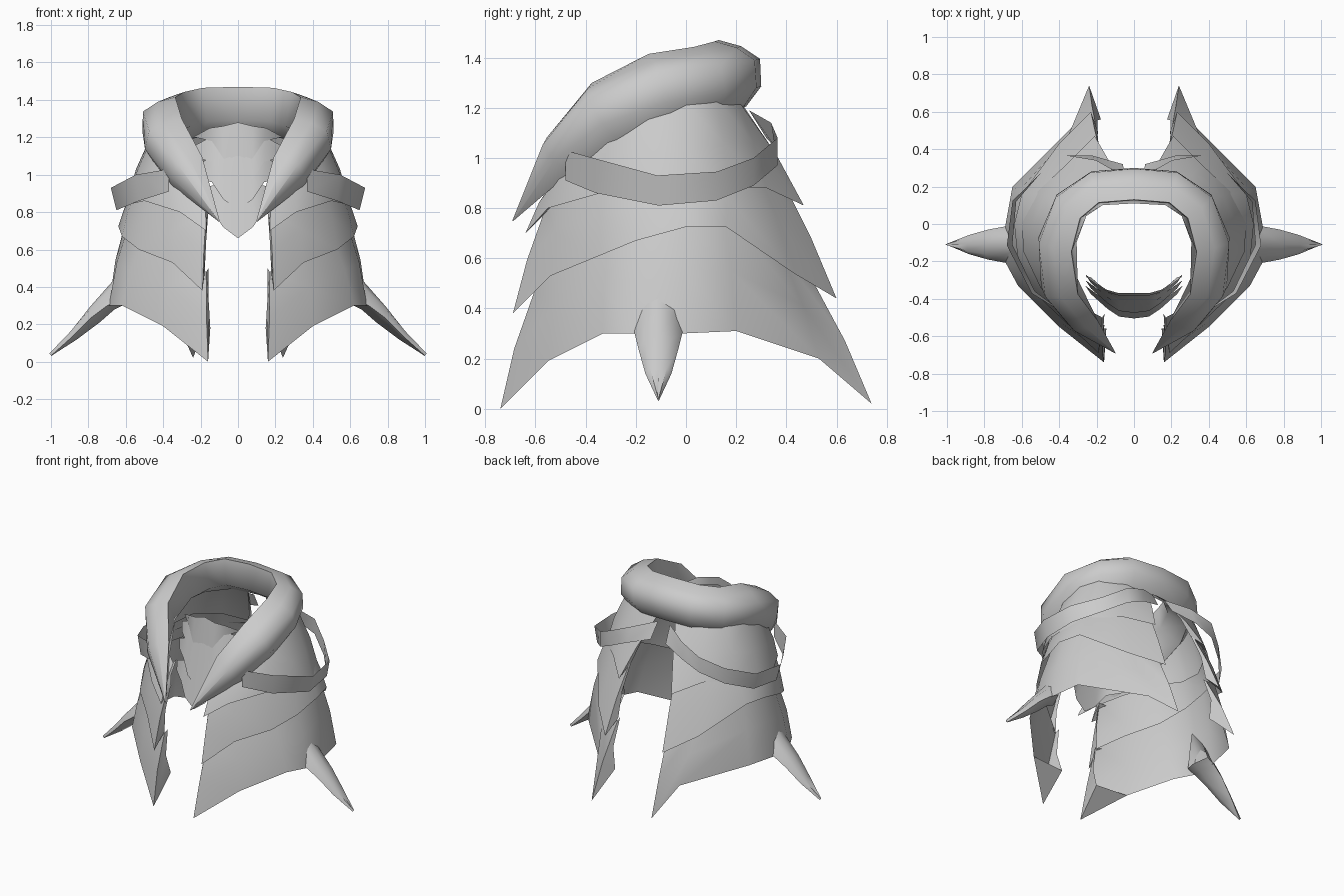
import bpy, math
from mathutils import Vector

old = bpy.data.objects.get("Cube")
if old:
    bpy.data.objects.remove(old, do_unlink=True)

GREY = (0.6, 0.6, 0.6, 1)
mat = bpy.data.materials.new("plain_grey")
mat.use_nodes = True
mat.diffuse_color = GREY
mat.node_tree.nodes["Principled BSDF"].inputs["Base Color"].default_value = GREY


def loft(name, rows, closed=False, angle=40, extra=()):
    """Join rows of equal length with quads, then mirror to the other side."""
    n = len(rows[0])
    verts = [tuple(v) for row in rows for v in row]
    span = n if closed else n - 1
    faces = [(r * n + i, r * n + (i + 1) % n, (r + 1) * n + (i + 1) % n, (r + 1) * n + i)
             for r in range(len(rows) - 1) for i in range(span)]
    mesh = bpy.data.meshes.new(name)
    mesh.from_pydata(verts, [], faces + list(extra))
    mesh.materials.append(mat)
    ob = bpy.data.objects.new(name, mesh)
    bpy.context.collection.objects.link(ob)
    bpy.ops.object.select_all(action="DESELECT")
    ob.select_set(True)
    bpy.context.view_layer.objects.active = ob
    bpy.ops.object.mode_set(mode="EDIT")
    bpy.ops.mesh.select_all(action="SELECT")
    bpy.ops.mesh.normals_make_consistent(inside=False)
    bpy.ops.object.mode_set(mode="OBJECT")
    bpy.ops.object.shade_smooth_by_angle(angle=math.radians(angle))
    mod = ob.modifiers.new("Mirror", "MIRROR")
    mod.merge_threshold = 0.002


def skirt(name, top, bottom, bulge, fold):
    """Pointed shoulder plate, folded inward along its front and back edges."""
    top = [Vector(p) for p in top]
    bottom = [Vector(p) for p in bottom]

    def folded(row, depth):
        front = row[0] + Vector((-0.012, depth, depth))
        back = row[-1] + Vector((-depth * 0.35, -depth, depth))
        return [front] + row + [back]

    middle = []
    for a, b in zip(top, bottom):
        m = (a + b) / 2
        middle.append(m + Vector((m.x, m.y, 0)).normalized() * bulge)
    rows = [folded(top, 0.02), folded(middle, fold * 0.45), folded(bottom, fold)]
    # Small triangles close the inside of the two pointed corners
    n = len(rows[0])
    s = 2 * n
    loft(name, rows, extra=[(s, s + 1, s + 2), (s + n - 1, s + n - 2, s + n - 3)])


# Three overlapping plates on each side
skirt("upper_plate",
      [(.17, -.5, .95), (.3, -.43, 1.05), (.42, -.3, 1.12), (.46, -.15, 1.2),
       (.46, 0, 1.22), (.4, .12, 1.24), (.25, .2, 1.24), (.07, .22, 1.22)],
      [(.17, -.64, .7), (.31, -.55, .8), (.5, -.34, .86), (.59, -.15, .84),
       (.6, 0, .84), (.52, .17, .88), (.36, .32, .88), (.21, .47, .81)], 0.015, 0.1)
skirt("middle_plate",
      [(.17, -.56, .8), (.31, -.49, .89), (.46, -.32, .95), (.54, -.15, .93),
       (.55, 0, .93), (.48, .16, .97), (.33, .28, .97), (.18, .38, .92)],
      [(.19, -.69, .38), (.35, -.54, .53), (.53, -.37, .6), (.62, -.2, .67),
       (.64, 0, .725), (.6, .16, .725), (.4, .43, .54), (.23, .6, .44)], 0.01, 0.1)
skirt("lower_plate",
      [(.17, -.6, .48), (.34, -.5, .6), (.5, -.33, .68), (.58, -.16, .75),
       (.59, 0, .79), (.55, .15, .79), (.37, .38, .62), (.2, .5, .52)],
      [(.16, -.74, 0), (.4, -.55, .19), (.62, -.33, .3), (.69, -.2, .3),
       (.69, -.02, .3), (.65, .2, .31), (.32, .53, .2), (.24, .74, .02)], 0.015, 0.18)


# Side spikes
def ring(top, side, half, bottom):
    y = -0.11
    mid = [(top[0] + side[0]) / 2 + 0.01, (top[1] + side[1]) / 2 + 0.01]
    return [(top[0], y, top[1]), (mid[0], y - half * 0.65, mid[1]),
            (side[0], y - half, side[1]), (bottom[0], y, bottom[1]),
            (side[0], y + half, side[1]), (mid[0], y + half * 0.65, mid[1])]


loft("side_spike", [ring((.59, .54), (.64, .33), .1, (.6, .31)),
                    ring((.68, .42), (.7, .3), .095, (.66, .28)),
                    ring((.79, .295), (.78, .24), .08, (.74, .21)),
                    ring((.89, .165), (.88, .14), .052, (.86, .12)),
                    ring((.999, .035), (.999, .033), .002, (.999, .031))], True, 75)

# Horseshoe collar, tapering to points at the front
path = [Vector(p) for p in [(0, .2, 1.34), (.2, .185, 1.335), (.335, .09, 1.31),
                            (.405, -.1, 1.28), (.39, -.33, 1.185), (.28, -.5, 1.02),
                            (.1, -.69, .75)]]
sizes = [1, 1, 1.03, 1.08, 1.03, .8, .02]
shape = [(-.07, .13), (.02, .105), (.095, .055), (.1, -.055), (.04, -.135), (-.09, -.05)]
rows = []
for i, (c, s) in enumerate(zip(path, sizes)):
    t = path[min(i + 1, len(path) - 1)] - path[max(i - 1, 0)]
    if i == 0:
        t = Vector((1, 0, 0))
    t.normalize()
    side = -t.cross(Vector((0, 0, 1))).normalized()
    up = t.cross(side)
    if up.z < 0:
        up = -up
    rows.append([c + (side * a + up * b) * s for a, b in shape])
loft("collar", rows, True, 75)

# Strap around each shoulder: x, y, low z, high z, flare of the upper edge
strap = [(.37, -.48, .91, 1.03, 0), (.53, -.36, .86, 1, .02), (.65, -.11, .81, .93, .03),
         (.63, .12, .83, .945, .02), (.5, .27, .89, 1, 0), (.36, .365, .97, 1.08, 0),
         (.22, .365, 1.03, 1.14, -.03), (.06, .32, 1.08, 1.19, -.07)]
low, high = [], []
for x, y, z0, z1, flare in strap:
    out = Vector((x, y, 0)).normalized() * flare
    low.append(Vector((x, y, z0)))
    high.append(Vector((x, y, z1)) + out)
loft("shoulder_strap", [low, high])

# Overlapping pointed plates at the throat
for i, z in enumerate([1.03, .92, .81, .66]):
    y = -0.415 - 0.03 * i
    bottom = [(0, y, z), (.08, y + .01, z + .06), (.14, y + .05, z + .15), (.23, y + .13, z + .17)]
    rise = 0.25 if i == 0 else 0.31
    back = y + (0.035 if i == 0 else 0.075)
    top = [(0, back, z + rise), (.08, back, z + rise - .02), (.15, back + .02, z + rise - .03),
           (.26, back + .1, z + rise - .09)]
    loft(f"throat_plate_{i + 1}", [top, bottom], angle=30)
